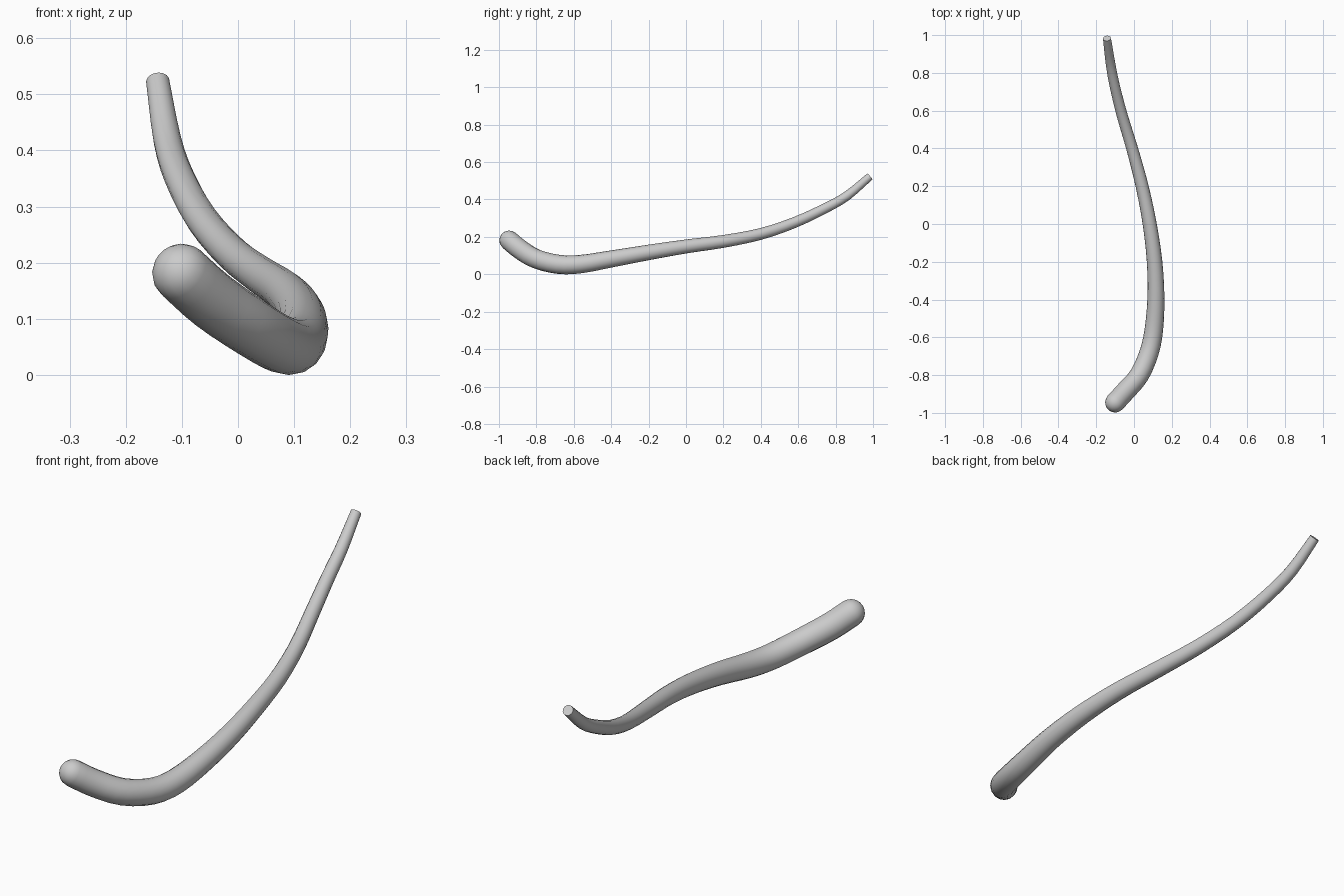
import bpy, bmesh, math
from mathutils import Vector

if "Cube" in bpy.data.objects:
    bpy.data.objects.remove(bpy.data.objects["Cube"])

SIDES, STEPS = 16, 3

# Centre line and radius, from the round end to the cut tip: x, y, z, r
PATH = [
    (-0.100, -0.945, 0.181, 0.053),
    (-0.045, -0.885, 0.132, 0.053),
    (0.028, -0.800, 0.082, 0.052),
    (0.080, -0.680, 0.053, 0.051),
    (0.105, -0.560, 0.055, 0.049),
    (0.116, -0.390, 0.084, 0.045),
    (0.109, -0.200, 0.117, 0.041),
    (0.083, 0.000, 0.149, 0.037),
    (0.043, 0.200, 0.176, 0.034),
    (-0.010, 0.400, 0.216, 0.031),
    (-0.064, 0.580, 0.277, 0.029),
    (-0.104, 0.740, 0.351, 0.027),
    (-0.126, 0.860, 0.419, 0.025),
    (-0.143, 0.983, 0.523, 0.021),
]


def smooth_path(pts):
    """Catmull-Rom samples through the control points."""
    pts = [Vector(p) for p in pts]
    pts = [2 * pts[0] - pts[1]] + pts + [2 * pts[-1] - pts[-2]]
    out = []
    for a, b, c, d in zip(pts, pts[1:], pts[2:], pts[3:]):
        for i in range(STEPS):
            t = i / STEPS
            out.append(0.5 * (2 * b + (c - a) * t + (2 * a - 5 * b + 4 * c - d) * t * t
                              + (3 * b - a - 3 * c + d) * t ** 3))
    return out + [pts[-2]]


samples = smooth_path(PATH)
pos = [s.xyz for s in samples]
tangents = [(pos[min(i + 1, len(pos) - 1)] - pos[max(i - 1, 0)]).normalized()
            for i in range(len(pos))]
rings = [(p, t, s.w) for p, t, s in zip(pos, tangents, samples)]

# Rounded end: shrinking rings form a hemisphere
r0 = samples[0].w
cap = [(pos[0] - tangents[0] * r0 * math.cos(a), tangents[0], r0 * math.sin(a))
       for a in (math.radians(18 * k) for k in range(1, 5))]

bm = bmesh.new()
loops = []
for p, t, r in cap + rings:
    u = t.cross(Vector((0, 0, 1))).normalized()
    v = u.cross(t)
    loops.append([bm.verts.new(p + r * (math.cos(a) * u + math.sin(a) * v))
                  for a in (2 * math.pi * k / SIDES for k in range(SIDES))])
for lo, hi in zip(loops, loops[1:]):
    for k in range(SIDES):
        n = (k + 1) % SIDES
        bm.faces.new((lo[k], lo[n], hi[n], hi[k]))

# Pole of the rounded end and flat cut at the tip
pole = bm.verts.new(pos[0] - tangents[0] * r0)
for k in range(SIDES):
    bm.faces.new((pole, loops[0][(k + 1) % SIDES], loops[0][k]))
bm.faces.new(loops[-1])
bmesh.ops.recalc_face_normals(bm, faces=bm.faces)

mesh = bpy.data.meshes.new("curved_tail")
bm.to_mesh(mesh)
bm.free()
tail = bpy.data.objects.new("curved_tail", mesh)
bpy.context.collection.objects.link(tail)
bpy.context.view_layer.objects.active = tail
tail.select_set(True)
bpy.ops.object.shade_smooth_by_angle(angle=math.radians(40))
